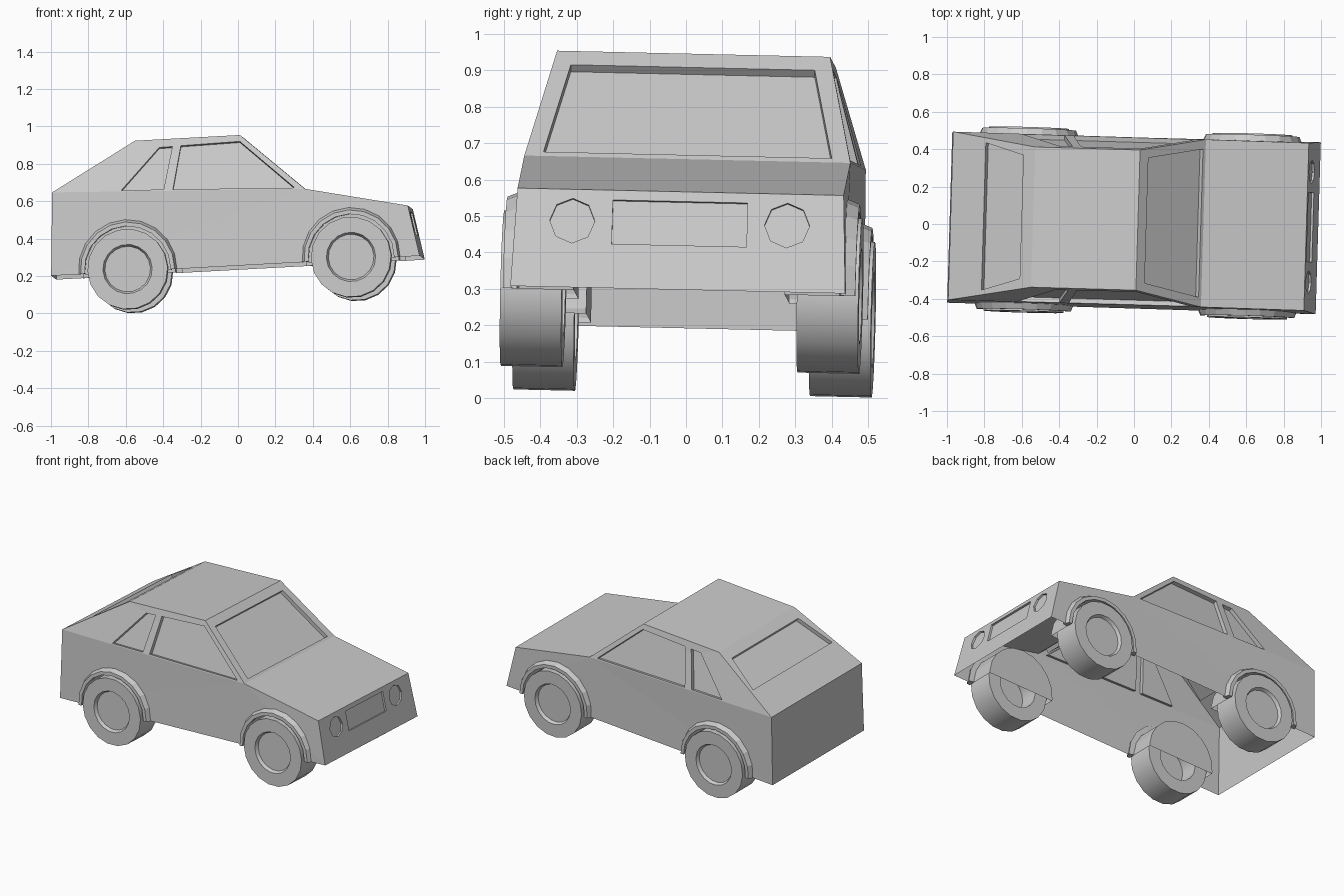
import bpy, bmesh, math
from mathutils import Vector, Matrix, Euler

cube = bpy.data.objects.get("Cube")
if cube:
    bpy.data.objects.remove(cube, do_unlink=True)

# One plain grey for the whole car
grey = bpy.data.materials.new("plain grey")
grey.use_nodes = True
colour = (0.6, 0.6, 0.6, 1)
grey.diffuse_color = colour
grey.node_tree.nodes["Principled BSDF"].inputs["Base Color"].default_value = colour

# The car stands slightly turned, nose up and leaning
POSE = Matrix.Translation((0, 0, -0.003)) @ Euler(
    [math.radians(a) for a in (-1.3, -3.1, -1.65)], 'XYZ').to_matrix().to_4x4()


def make_object(name, bm):
    bmesh.ops.recalc_face_normals(bm, faces=bm.faces[:])
    mesh = bpy.data.meshes.new(name)
    bm.to_mesh(mesh)
    bm.free()
    mesh.materials.append(grey)
    ob = bpy.data.objects.new(name, mesh)
    bpy.context.collection.objects.link(ob)
    ob.matrix_world = POSE
    return ob


def prism(bm, points, depth, out=0.02):
    """Cutter standing on a flat outline, reaching inward by depth."""
    pts = [Vector(p) for p in points]
    centre = sum(pts, Vector()) / len(pts)
    n = (pts[1] - pts[0]).cross(pts[2] - pts[1]).normalized()
    if n.dot(centre - Vector((0, 0, 0.5))) < 0:
        n = -n
    outer = [bm.verts.new(p + n * out) for p in pts]
    inner = [bm.verts.new(p - n * depth) for p in pts]
    bm.faces.new(outer)
    bm.faces.new(inner[::-1])
    for i in range(len(pts)):
        j = (i + 1) % len(pts)
        bm.faces.new((outer[j], outer[i], inner[i], inner[j]))


def lathe(name, section, cx, cz, side, start, sweep, steps, closed):
    """Turn a (radius, y) section about the wheel axis."""
    bm = bmesh.new()
    rings = []
    for k in range(steps + (0 if sweep == 360 else 1)):
        a = math.radians(start + sweep * k / steps)
        rings.append([bm.verts.new((cx + r * math.cos(a), side * y, cz + r * math.sin(a)))
                      for r, y in section])
    count = len(section)
    for k in range(steps):
        a, b = rings[k], rings[(k + 1) % len(rings)]
        for i in range(count if closed else count - 1):
            j = (i + 1) % count
            bm.faces.new((a[i], a[j], b[j], b[i]))
    if closed:
        bm.faces.new(rings[0])
        bm.faces.new(rings[-1])
    bmesh.ops.remove_doubles(bm, verts=bm.verts[:], dist=1e-5)
    ob = make_object(name, bm)
    bpy.ops.object.select_all(action='DESELECT')
    ob.select_set(True)
    bpy.context.view_layer.objects.active = ob
    bpy.ops.object.shade_smooth_by_angle(angle=math.radians(30))
    return ob


# Body solid from one side outline: (x, half width, z)
FLOOR = 0.247
outline = [(-0.974, 0.455, FLOOR), (-0.945, 0.45, 0.692), (-0.49, 0.375, 0.946),
           (0.072, 0.375, 0.946), (0.406, 0.448, 0.638), (0.951, 0.448, 0.519),
           (1.0, 0.46, FLOOR)]
bm = bmesh.new()
left = [bm.verts.new((x, y, z)) for x, y, z in outline]
right = [bm.verts.new((x, -y, z)) for x, y, z in outline]
for s in (left, right):
    bm.faces.new((s[1], s[2], s[3], s[4]))
    bm.faces.new((s[0], s[1], s[4], s[5], s[6]))
for i in range(7):
    j = (i + 1) % 7
    bm.faces.new((left[i], left[j], right[j], right[i]))
bmesh.ops.triangulate(bm, faces=bm.faces[:])
body = make_object("body", bm)

# Cutters for the recessed glass, lamps, grille and wheel wells
AXLES = {"rear": -0.563, "front": 0.634}
HUB_Z = 0.26
cut = bmesh.new()


def side_y(x, z):
    belt = 0.638 + (0.406 - x) * 0.04
    return 0.448 - 0.073 * (z - belt) / (0.946 - belt)


def screen(a, b, t0, w0, t1, w1):
    """Glass outline on the slope between two outline points."""
    p, q = Vector(outline[a]), Vector(outline[b])
    top, low = p.lerp(q, t0), p.lerp(q, t1)
    return [(top.x, -w0, top.z), (top.x, w0, top.z), (low.x, w1, low.z), (low.x, -w1, low.z)]


def front_x(z):
    return 0.951 + (0.519 - z) * 0.049 / 0.272


side_windows = [[(-0.575, 0.683), (-0.349, 0.675), (-0.292, 0.904), (-0.362, 0.903)],
                [(-0.299, 0.673), (0.352, 0.647), (0.07, 0.912), (-0.246, 0.906)]]
prism(cut, screen(3, 4, 0.13, 0.335, 0.96, 0.396), 0.025)
prism(cut, screen(2, 1, 0.14, 0.33, 0.6, 0.394), 0.025)
prism(cut, [(front_x(z), y, z) for y, z in
            ((-0.185, 0.37), (0.185, 0.37), (0.185, 0.492), (-0.185, 0.492))], 0.012)
for s in (1, -1):
    for window in side_windows:
        prism(cut, [(x, s * side_y(x, z), z) for x, z in window], 0.025)
    lamp = []
    for k in range(8):
        a = k * math.pi / 4
        z = 0.432 + 0.062 * math.sin(a)
        lamp.append((front_x(z), s * 0.295 + 0.062 * math.cos(a), z))
    prism(cut, lamp, 0.012)
    for x in AXLES.values():
        well = [(x + 0.234 * math.cos(k * math.pi / 10), s * 0.45,
                 HUB_Z + 0.234 * math.sin(k * math.pi / 10)) for k in range(20)]
        prism(cut, well, 0.16, 0.1)
cutter = make_object("recess_cutter", cut)
cutter.hide_render = True

mod = body.modifiers.new("recesses", 'BOOLEAN')
mod.operation = 'DIFFERENCE'
mod.solver = 'EXACT'
mod.object = cutter
bpy.context.view_layer.update()
evaluated = body.evaluated_get(bpy.context.evaluated_depsgraph_get())
bm = bmesh.new()
bm.from_mesh(evaluated.to_mesh())
evaluated.to_mesh_clear()
body.modifiers.clear()
bpy.data.objects.remove(cutter, do_unlink=True)

# The shell is open underneath
floor = [f for f in bm.faces if all(abs(v.co.z - FLOOR) < 1e-3 for v in f.verts)]
bmesh.ops.delete(bm, geom=floor, context='FACES')
for f in bm.faces:
    f.material_index = 0
bm.to_mesh(body.data)
bm.free()

# Wheels with a dished hub and hollow back, under flared arches
wheel = [(0, 0.472), (0.122, 0.472), (0.132, 0.492), (0.215, 0.492),
         (0.215, 0.323), (0.13, 0.323), (0.13, 0.44), (0, 0.44)]
flare = [(0.232, 0.44), (0.23, 0.484), (0.252, 0.484), (0.268, 0.445)]
for end, x in AXLES.items():
    for label, s in (("left", 1), ("right", -1)):
        lathe(f"{end}_{label}_wheel", wheel, x, HUB_Z, s, 0, 360, 18, False)
        arch = lathe(f"{end}_{label}_arch", flare, x, HUB_Z, s, -3, 186, 10, True)
        arch.data.shade_flat()
